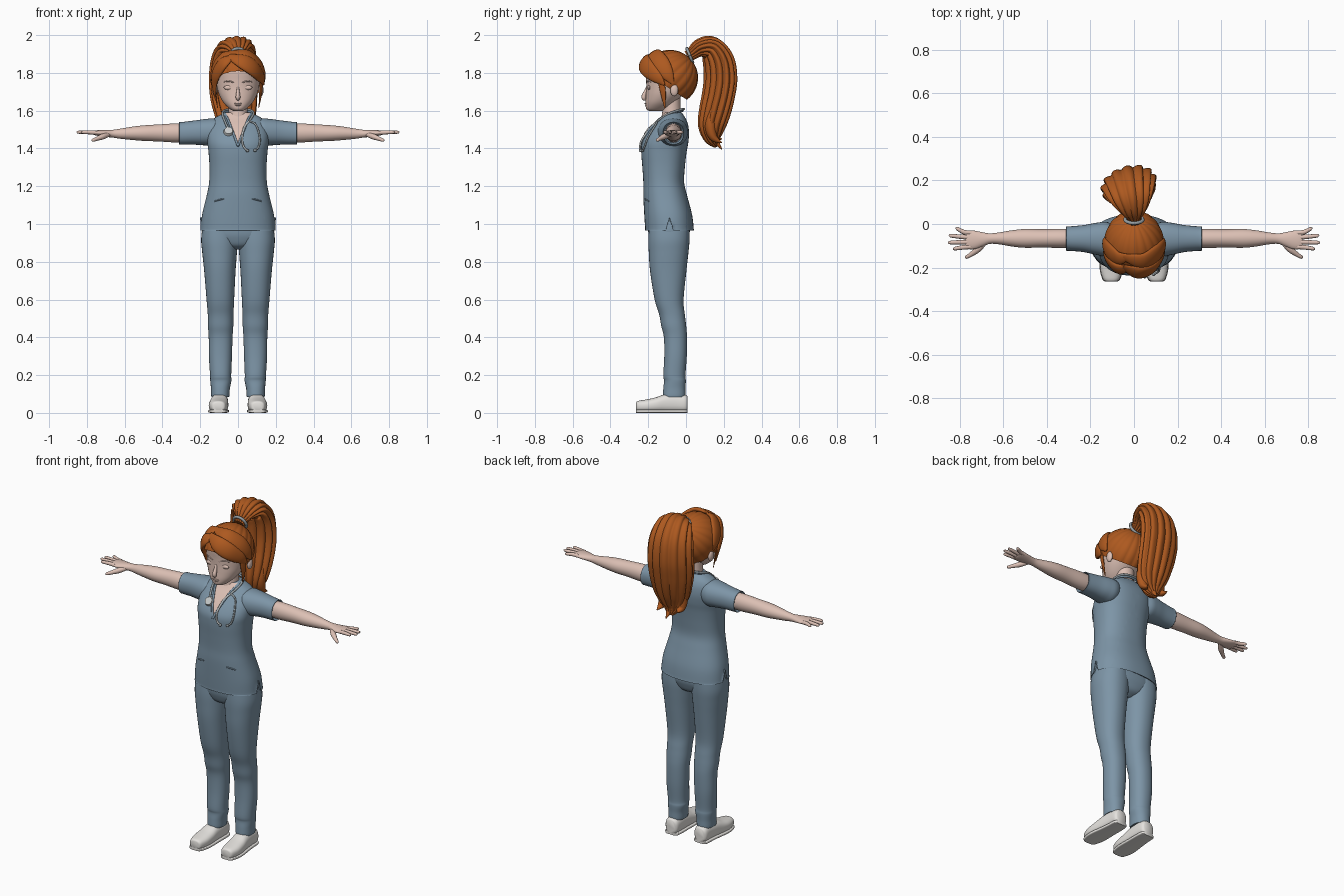
import bpy, bmesh, math
from mathutils import Vector, Matrix
from mathutils.bvhtree import BVHTree


def material(name, rgb):
    m = bpy.data.materials.new(name)
    m.diffuse_color = (*rgb, 1)
    return m


SCRUBS = material("blue grey cloth", (0.205, 0.30, 0.385))
HAIR = material("ginger hair", (0.42, 0.10, 0.014))
SKIN = material("skin", (0.72, 0.53, 0.46))
WHITE = material("white shoe", (0.78, 0.76, 0.73))
GREY = material("grey tube", (0.30, 0.34, 0.36))
METAL = material("light metal", (0.58, 0.60, 0.60))


def spline(rows, k=5):
    """Catmull-Rom resampling of rows of numbers."""
    out = []
    for i in range(len(rows) - 1):
        p0, p1, p2 = rows[max(i - 1, 0)], rows[i], rows[i + 1]
        p3 = rows[min(i + 2, len(rows) - 1)]
        for j in range(k):
            t = j / k
            out.append([0.5 * (2 * b + (c - a) * t + (2 * a - 5 * b + 4 * c - d) * t * t
                               + (3 * b - a - 3 * c + d) * t ** 3)
                        for a, b, c, d in zip(p0, p1, p2, p3)])
    out.append(list(rows[-1]))
    return out


def finish(name, bm, *mats):
    bmesh.ops.recalc_face_normals(bm, faces=bm.faces[:])
    me = bpy.data.meshes.new(name)
    bm.to_mesh(me)
    bm.free()
    for m in mats:
        me.materials.append(m)
    me.shade_smooth()
    me.set_sharp_from_angle(angle=math.radians(50))
    ob = bpy.data.objects.new(name, me)
    bpy.context.collection.objects.link(ob)
    return ob


def ring(c, u, v, n=32, p=2.0, lobes=0, amp=0.0):
    pts = []
    for i in range(n):
        t = 2 * math.pi * i / n
        a, b = math.cos(t), math.sin(t)
        f = 1 + amp * (abs(math.sin(lobes * t / 2)) - 0.7)
        pts.append(c + u * (f * math.copysign(abs(a) ** (2 / p), a))
                   + v * (f * math.copysign(abs(b) ** (2 / p), b)))
    return pts


def bridge(rings):
    bm = bmesh.new()
    vs = [[bm.verts.new(p) for p in r] for r in rings]
    n = len(vs[0])
    for a, b in zip(vs, vs[1:]):
        for i in range(n):
            bm.faces.new((a[i], a[(i + 1) % n], b[(i + 1) % n], b[i]))
    bm.faces.new(vs[0])
    bm.faces.new(vs[-1])
    return bm


def stack(rows, p=2.0, n=40, k=5, x=0.0):
    """Horizontal rings: z, front y, back y, half width, (centre x)."""
    rs = []
    for r in spline(rows, k):
        cx = r[4] if len(r) > 4 else x
        rs.append(ring(Vector((cx, (r[1] + r[2]) / 2, r[0])), Vector((max(r[3], .001), 0, 0)),
                       Vector((0, max((r[2] - r[1]) / 2, .001), 0)), n, p))
    return bridge(rs)


def along(axis, rows, s, p=2.0, n=32):
    """Rings along x or y: position, other centre, z centre, half width, half height."""
    rs = []
    for a, c, z, w, h in spline(rows, 4):
        w, h = max(w, .001), max(h, .001)
        if axis == 'x':
            rs.append(ring(Vector((s * a, c, z)), Vector((0, w, 0)), Vector((0, 0, h)), n, p))
        else:
            rs.append(ring(Vector((s * c, a, z)), Vector((w, 0, 0)), Vector((0, 0, h)), n, p))
    return bridge(rs)


def sweep(name, rows, mat, flat=1.0, centre=None, n=12, k=5, lobes=0, amp=0.0):
    """Tapered tube through x, y, z, width (, thickness)."""
    rows = [tuple(r) if len(r) > 4 else (*r, r[3] * flat) for r in rows]
    rows = spline(rows, k)
    ps = [Vector(r[:3]) for r in rows]
    rs, N = [], None
    for i, r in enumerate(rows):
        T = (ps[min(i + 1, len(ps) - 1)] - ps[max(i - 1, 0)]).normalized()
        if centre:
            N = ps[i] - Vector(centre)
        elif N is None:
            N = T.cross(Vector((1, 0, 0)))
            if N.length < 0.4:
                N = T.cross(Vector((0, 0, 1)))
        N = (N - T * N.dot(T)).normalized()
        rs.append(ring(ps[i], T.cross(N) * max(r[3], .0008), N * max(r[4], .0008), n, 2, lobes, amp))
    return finish(name, bridge(rs), mat)


def blob(name, c, size, mat):
    bm = bmesh.new()
    bmesh.ops.create_uvsphere(bm, u_segments=24, v_segments=14, radius=1,
                              matrix=Matrix.Translation(c) @ Matrix.Diagonal((*size, 1)))
    return finish(name, bm, mat)


# Tunic with side slits and a skin V at the neck
bm = stack([(.985, -.19, .015, .175), (.968, -.215, .04, .198), (.975, -.216, .041, .198),
            (1.05, -.221, .032, .19), (1.15, -.226, .006, .166), (1.22, -.226, -.01, .153),
            (1.30, -.231, -.006, .151), (1.38, -.237, .003, .156), (1.43, -.233, .012, .162),
            (1.48, -.205, .016, .163), (1.525, -.168, .011, .152), (1.555, -.14, 0, .132),
            (1.575, -.125, -.012, .10), (1.59, -.115, -.022, .07)], 2.35, 56)
for v in bm.verts:
    if abs(v.co.y + .0875) < .03 and abs(v.co.x) > .17 and v.co.z < 1.035:
        v.co.z = max(v.co.z, 1.035 - abs(v.co.y + .0875) * 5)
for s in (1, -1):
    bmesh.ops.bisect_plane(bm, geom=bm.verts[:] + bm.edges[:] + bm.faces[:],
                           plane_co=(0, 0, 1.415), plane_no=(s, 0, -.37))
for f in bm.faces:
    c = f.calc_center_median()
    f.material_index = int(c.y < -.09 and abs(c.x) < (c.z - 1.415) * .37)
tree = BVHTree.FromBMesh(bm)
finish("tunic", bm, SCRUBS, SKIN)


def front(x, z, r, lift=0.003):
    hit = tree.ray_cast(Vector((x, -1, z)), Vector((0, 1, 0)))[0]
    return (x, (hit.y if hit else -.11) - lift, z, r)


vee = [(.0, 1.413), (.019, 1.465), (.038, 1.515), (.056, 1.56)]
sweep("collar", [front(-x, z, .006) for x, z in vee] +
      [(-.073, -.07, 1.588, .006), (-.05, -.03, 1.597, .006), (0, -.018, 1.6, .006),
       (.05, -.03, 1.597, .006), (.073, -.07, 1.588, .006)] +
      [front(x, z, .006) for x, z in vee[::-1]], SCRUBS)

# Trousers: hips and two legs
finish("hips", stack([(.865, -.14, -.04, .03), (.885, -.175, -.005, .10), (.92, -.192, .012, .172),
                      (.96, -.2, .02, .192), (1.03, -.2, .015, .18)], 2.3), SCRUBS)
for s, side in ((1, "left"), (-1, "right")):
    leg = [(.10, -.105, -.02, .035, .094), (.085, -.121, -.004, .047, .094), (.13, -.12, -.003, .05, .093),
           (.17, -.116, -.001, .056, .091), (.2, -.12, -.003, .056, .092), (.3, -.115, .004, .061, .093),
           (.4, -.117, .005, .063, .092), (.46, -.131, .001, .067, .092), (.52, -.142, -.006, .068, .092),
           (.6, -.166, -.013, .073, .0935), (.75, -.190, .002, .083, .096), (.85, -.197, .013, .092, .0975),
           (.92, -.199, .019, .097, .098), (1.0, -.195, .018, .09, .096)]
    finish(side + "_trouser_leg", stack([(*r[:4], s * r[4]) for r in leg], 2.2, 36), SCRUBS)

    # Shoe with sole
    shoe = [(-.264, .104, .034, .022, .02), (-.255, .104, .035, .037, .028), (-.21, .104, .037, .05, .034),
            (-.16, .102, .042, .051, .04), (-.11, .099, .05, .047, .049), (-.05, .096, .052, .044, .051),
            (-.005, .096, .049, .041, .047), (.009, .096, .047, .03, .04)]
    finish(side + "_shoe", along('y', shoe, s, 2.5), WHITE)
    finish(side + "_sole", along('y', [(y, x, .009, w + .003, .009) for y, x, z, w, h in shoe], s, 5), WHITE)

    # Sleeve
    finish(side + "_sleeve", along('x', [
        (.06, -.07, 1.50, .045, .045), (.12, -.07, 1.487, .078, .072), (.17, -.068, 1.486, .074, .07),
        (.23, -.067, 1.484, .062, .064), (.295, -.067, 1.48, .056, .06), (.31, -.067, 1.48, .056, .06),
        (.309, -.067, 1.48, .052, .056), (.29, -.067, 1.48, .046, .05)], s, 2.2), SCRUBS)

    # Arm, palm and fingers
    finish(side + "_arm", along('x', [
        (.25, -.066, 1.482, .042, .046), (.33, -.066, 1.482, .044, .05), (.42, -.066, 1.482, .042, .045),
        (.5, -.066, 1.481, .043, .041), (.56, -.066, 1.48, .037, .035), (.62, -.066, 1.478, .027, .027),
        (.66, -.067, 1.478, .024, .021), (.69, -.07, 1.479, .031, .019), (.73, -.073, 1.481, .042, .016),
        (.762, -.073, 1.483, .042, .012), (.774, -.073, 1.484, .036, .007)], s), SKIN)
    for nm, y0, tx, ty in (("index", -.105, .83, -.113), ("middle", -.083, .852, -.085),
                           ("ring", -.061, .848, -.054), ("little", -.041, .818, -.022)):
        sweep(f"{side}_{nm}_finger", [(s * .745, y0, 1.483, .010), (s * .78, y0 * .8 + ty * .2, 1.485, .0105),
                                      (s * (tx - .008), ty, 1.486, .008), (s * tx, ty, 1.486, .002)], SKIN)
    sweep(side + "_thumb", [(s * .685, -.085, 1.474, .012), (s * .715, -.115, 1.463, .015),
                            (s * .745, -.138, 1.452, .011), (s * .768, -.152, 1.443, .008),
                            (s * .774, -.155, 1.44, .002)], SKIN)

    # Ear, eye, brow and pocket edge
    blob(side + "_ear", (s * .122, -.062, 1.708), (.013, .021, .032), SKIN)
    blob(side + "_eyelid", (s * .05, -.196, 1.722), (.026, .009, .012), SKIN)
    sweep(side + "_brow", [(s * .022, -.209, 1.748, .002), (s * .05, -.202, 1.757, .004),
                           (s * .08, -.178, 1.75, .002)], SKIN)
    sweep(side + "_pocket", [front(s * .125, 1.12, .003, .0), front(s * .1, 1.128, .004, .0),
                             front(s * .075, 1.133, .003, .0)], SCRUBS)

# Head, neck and face
finish("head", stack([(1.597, -.19, -.13, .02), (1.608, -.21, -.10, .042), (1.64, -.214, -.06, .075),
                      (1.68, -.212, -.02, .098), (1.72, -.21, .01, .11), (1.76, -.211, .03, .116),
                      (1.82, -.213, .036, .117), (1.87, -.19, .02, .095), (1.9, -.13, -.03, .04)], 2.1), SKIN)
finish("neck", stack([(1.5, -.135, -.01, .065), (1.56, -.13, -.022, .055), (1.6, -.125, -.028, .05),
                      (1.67, -.12, -.03, .05)]), SKIN)
sweep("nose", [(0, -.203, 1.735, .004), (0, -.213, 1.705, .008), (0, -.223, 1.678, .012),
               (0, -.221, 1.664, .011), (0, -.212, 1.657, .004)], SKIN)
blob("upper_lip", (0, -.2125, 1.638), (.021, .007, .004), SKIN)
blob("lower_lip", (0, -.2115, 1.630), (.017, .007, .005), SKIN)

# Scalp hair, ridged toward the tie and cut open at the face
bm = bmesh.new()
bmesh.ops.create_uvsphere(bm, u_segments=120, v_segments=36, radius=1)
for v in bm.verts:
    v.co *= 1 + .03 * (abs(math.sin(9 * math.atan2(v.co.y, v.co.x))) - .8) * math.hypot(v.co.x, v.co.y)
bm.transform(Matrix.Translation((0, -.085, 1.775)) @ Matrix.Diagonal((.136, .148, .146, 1))
             @ Matrix.Rotation(math.radians(-46), 4, 'X'))
bmesh.ops.bisect_plane(bm, geom=bm.verts[:] + bm.edges[:] + bm.faces[:], plane_co=(0, -.23, 1.81),
                       plane_no=(0, -.545, -.84), clear_outer=True)
finish("scalp_hair", bm, HAIR)

# Swept fringe and side locks
LOCKS = {
    "fringe_left": [(-.05, -.195, 1.888, .015), (.02, -.222, 1.862, .042), (.08, -.205, 1.825, .046),
                    (.122, -.155, 1.778, .033), (.138, -.115, 1.738, .006)],
    "fringe_left_top": [(-.05, -.15, 1.908, .015), (.04, -.17, 1.897, .042), (.103, -.135, 1.853, .046),
                        (.132, -.10, 1.795, .035), (.137, -.07, 1.745, .008)],
    "fringe_right": [(-.03, -.2, 1.885, .015), (-.075, -.205, 1.855, .036), (-.113, -.17, 1.80, .038),
                     (-.126, -.135, 1.74, .026), (-.118, -.115, 1.655, .005)],
    "fringe_right_top": [(-.03, -.15, 1.91, .015), (-.075, -.155, 1.888, .036), (-.117, -.12, 1.84, .04),
                         (-.134, -.09, 1.785, .03), (-.134, -.07, 1.74, .006)],
    "side_lock_left": [(.122, -.135, 1.77, .018), (.121, -.122, 1.70, .016), (.11, -.112, 1.615, .003)],
    "side_lock_right": [(-.122, -.125, 1.75, .014), (-.119, -.112, 1.69, .012), (-.108, -.105, 1.615, .003)],
}
for nm, pts in LOCKS.items():
    sweep(nm, pts, HAIR, .4, (0, -.085, 1.775), 20)

# Ponytail: ridged body plus loose tips
sweep("ponytail", [(0, .01, 1.888, .03, .03), (0, .035, 1.905, .036, .034), (-.005, .075, 1.932, .07, .048),
                   (-.015, .13, 1.93, .102, .062), (-.022, .172, 1.865, .12, .077), (-.025, .183, 1.77, .127, .081),
                   (-.022, .172, 1.68, .124, .08), (-.015, .155, 1.6, .112, .079), (-.01, .138, 1.52, .092, .07),
                   (-.01, .142, 1.455, .058, .045), (-.01, .165, 1.41, .015, .012)],
      HAIR, n=120, k=6, lobes=13, amp=.16)
for nm, a, b, c in (("a", -.06, -.075, 1.45), ("b", -.01, .0, 1.395), ("c", .045, .06, 1.43)):
    sweep("ponytail_tip_" + nm, [(a, .15, 1.62, .03), (a, .13, 1.53, .04), ((a + b) / 2, .145, 1.46, .028),
                                 (b, .19, c, .003)], HAIR, .8, n=16)
sweep("hair_tie", [(.041 * math.cos(t), .02 - .016 * math.sin(t), 1.892 + .038 * math.sin(t), .008)
                   for t in [i * math.pi / 8 for i in range(17)]], GREY, k=2)

# Stethoscope: neck tube, two ear branches and chest piece
sweep("stethoscope_tube", [front(-.05, 1.5, .006, .012), front(-.066, 1.535, .006, .008),
                           (-.082, -.09, 1.585, .006), (-.06, -.03, 1.605, .006), (0, -.012, 1.608, .006),
                           (.06, -.03, 1.605, .006), (.082, -.09, 1.585, .006),
                           front(.06, 1.545, .006, .008)], GREY)
for nm, xz in (("inner", [(.06, 1.545), (.032, 1.51), (.022, 1.45), (.03, 1.41), (.05, 1.388)]),
               ("outer", [(.06, 1.545), (.095, 1.525), (.115, 1.46), (.11, 1.41), (.09, 1.39)])):
    pts = [front(x, z, .005, .008) for x, z in xz]
    sweep(nm + "_ear_branch", pts, METAL if nm == "inner" else GREY)
    blob(nm + "_ear_tip", pts[-1][:3], (.009, .008, .008), GREY)
bm = bmesh.new()
c = Vector(front(-.05, 1.492, 0, .012)[:3])
bmesh.ops.create_cone(bm, cap_ends=True, segments=28, radius1=.027, radius2=.022, depth=.014,
                      matrix=Matrix.Translation(c) @ Matrix.Rotation(math.radians(55), 4, 'X'))
finish("chest_piece", bm, METAL)
